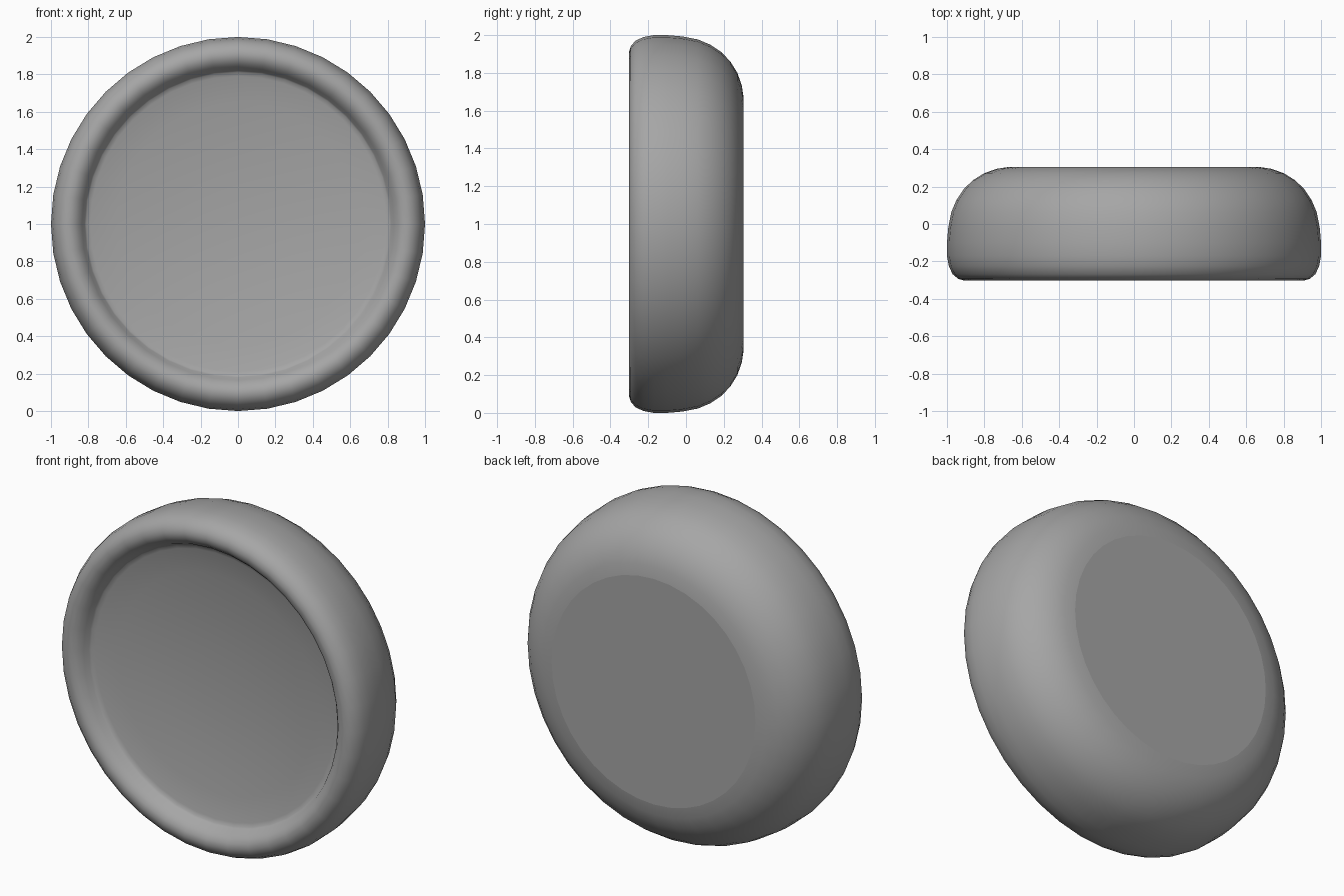
import bpy, bmesh, math

if "Cube" in bpy.data.objects:
    bpy.data.objects.remove(bpy.data.objects["Cube"])

# Dish profile: (radius, y) from the flat back, around the rim, into the hollow
PROFILE = [(0.67, 0.305), (0.735, 0.295), (0.80, 0.272), (0.86, 0.235),
           (0.91, 0.187), (0.95, 0.127), (0.977, 0.063), (0.993, -0.02),
           (1.0, -0.10), (1.0, -0.17), (0.99, -0.225), (0.97, -0.268),
           (0.94, -0.293), (0.91, -0.302), (0.88, -0.297), (0.855, -0.28),
           (0.835, -0.257), (0.82, -0.228), (0.812, -0.22)]
# Shallow concave floor
FLOOR_Y, FLOOR_EDGE = -0.15, -0.215
PROFILE += [(r, FLOOR_Y + (FLOOR_EDGE - FLOOR_Y) * (r / 0.8) ** 2)
            for r in (0.79, 0.65, 0.5, 0.35, 0.2)]
SIDES = 40


def lathe(name, profile, sides, end_y):
    bm = bmesh.new()
    rings = []
    for r, y in profile:
        rings.append([bm.verts.new((r * math.cos(2 * math.pi * i / sides), y,
                                    1 + r * math.sin(2 * math.pi * i / sides)))
                      for i in range(sides)])
    for a, b in zip(rings, rings[1:]):
        for i in range(sides):
            j = (i + 1) % sides
            bm.faces.new((a[i], a[j], b[j], b[i]))
    # Flat back cap and floor fan
    bm.faces.new(rings[0])
    tip = bm.verts.new((0, end_y, 1))
    for i in range(sides):
        bm.faces.new((rings[-1][i], rings[-1][(i + 1) % sides], tip))
    bmesh.ops.recalc_face_normals(bm, faces=bm.faces)
    mesh = bpy.data.meshes.new(name)
    bm.to_mesh(mesh)
    bm.free()
    obj = bpy.data.objects.new(name, mesh)
    bpy.context.collection.objects.link(obj)
    return obj


# Round dish standing on its edge
dish = lathe("round_dish", PROFILE, SIDES, FLOOR_Y)
bpy.context.view_layer.objects.active = dish
dish.select_set(True)
bpy.ops.object.shade_smooth_by_angle(angle=math.radians(50))
# Crisp border around the flat back
for p in dish.data.polygons:
    if len(p.vertices) == SIDES:
        p.use_smooth = False

# Mid grey finish
grey = bpy.data.materials.new("mid_grey")
grey.diffuse_color = (0.38, 0.38, 0.38, 1)
grey.use_nodes = True
grey.node_tree.nodes["Principled BSDF"].inputs["Base Color"].default_value = grey.diffuse_color
dish.data.materials.append(grey)
